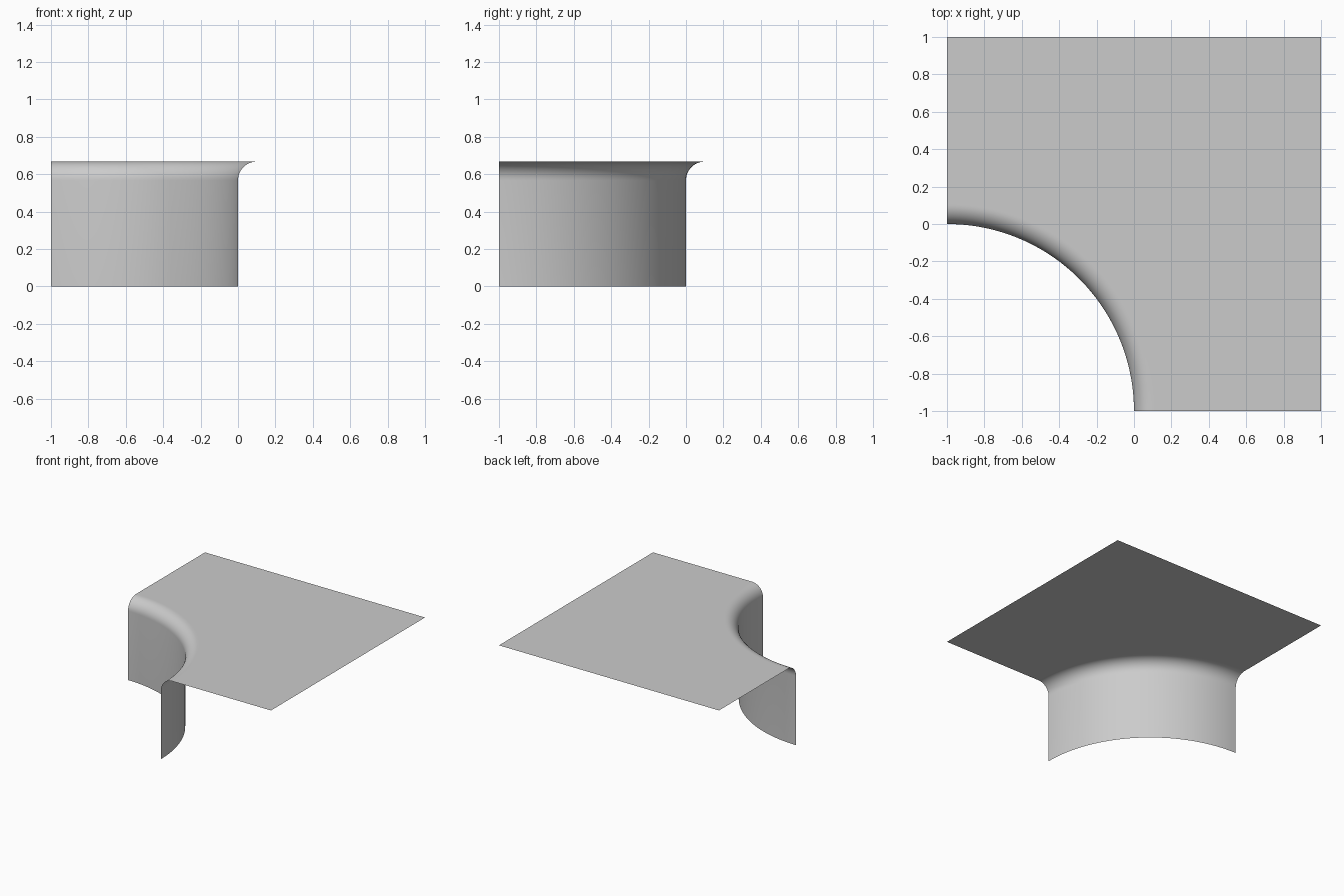
import bpy
import bmesh
from math import sin, cos, pi

cube = bpy.data.objects.get("Cube")
if cube:
    bpy.data.objects.remove(cube, do_unlink=True)

HEIGHT = 0.667      # level of the flat sheet
RADIUS = 1.0        # radius of the curved wall, centred on the front right corner
FILLET = 0.1        # rounding between wall and sheet
ARC_STEPS = 48
FILLET_STEPS = 12

# One plain grey surface
grey = bpy.data.materials.new("plain_grey")
grey.use_nodes = True
colour = (0.6, 0.6, 0.6, 1)
grey.diffuse_color = colour
grey.node_tree.nodes["Principled BSDF"].inputs["Base Color"].default_value = colour

# Profile of radius and height: straight wall, then quarter round lip
profile = [(RADIUS, 0)]
for k in range(FILLET_STEPS + 1):
    a = pi / 2 * k / FILLET_STEPS
    profile.append((RADIUS + FILLET * (1 - cos(a)), HEIGHT - FILLET * (1 - sin(a))))
profile.append((RADIUS + FILLET * 1.1, HEIGHT))

bm = bmesh.new()
columns = []
for i in range(ARC_STEPS + 1):
    t = pi / 2 * i / ARC_STEPS
    # The last point of each column lies on the square outer border
    border = 2 / max(cos(t), sin(t))
    points = profile + [(border, HEIGHT)]
    columns.append([bm.verts.new((r * cos(t) - 1, r * sin(t) - 1, z)) for r, z in points])

for left, right in zip(columns, columns[1:]):
    for j in range(len(left) - 1):
        face = bm.faces.new((left[j], left[j + 1], right[j + 1], right[j]))
        face.smooth = True

mesh = bpy.data.meshes.new("curved_wall_and_sheet")
bm.to_mesh(mesh)
bm.free()
mesh.materials.append(grey)
sheet = bpy.data.objects.new("curved_wall_and_sheet", mesh)
bpy.context.collection.objects.link(sheet)
